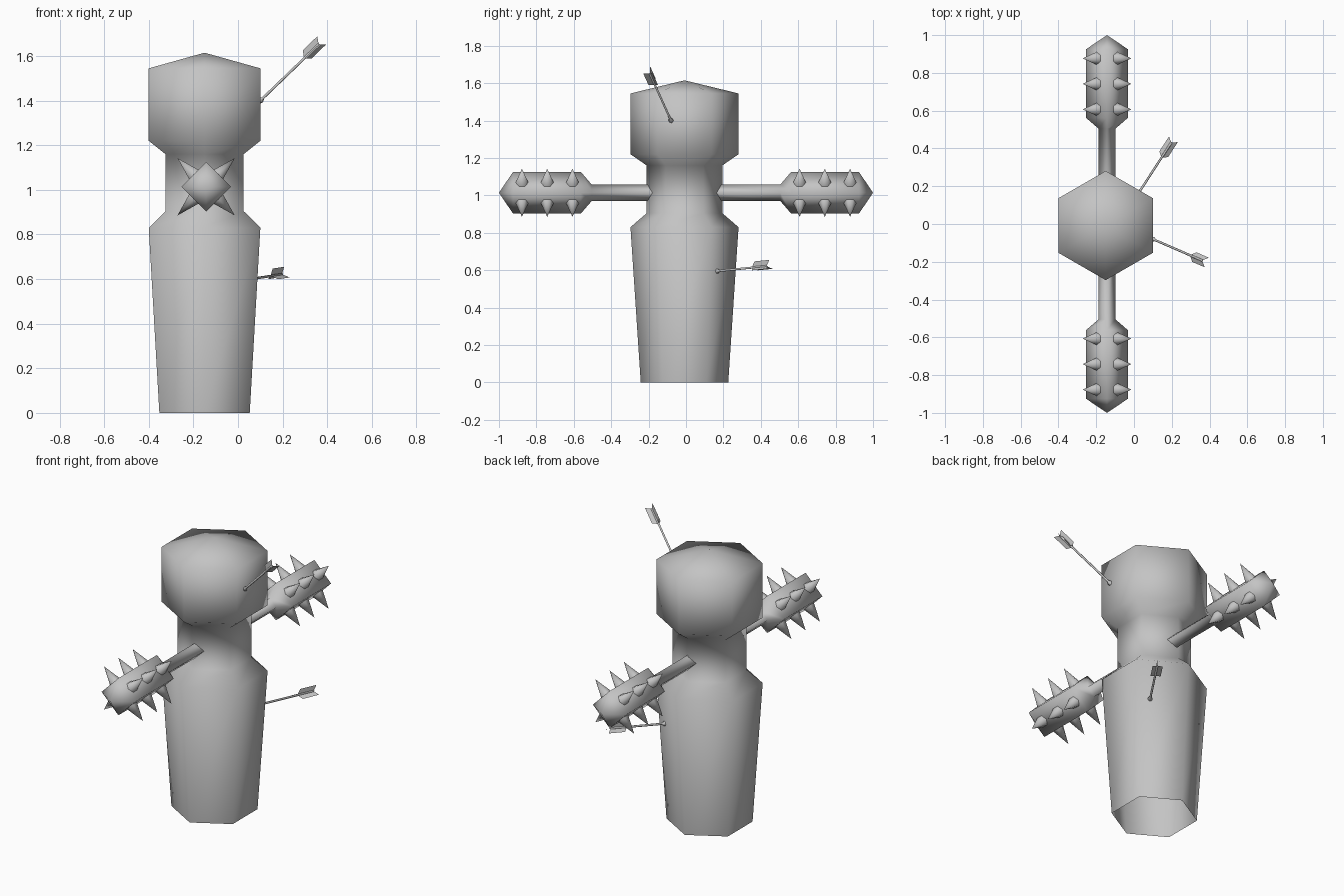
import bpy, bmesh, math
from mathutils import Vector, Matrix

if "Cube" in bpy.data.objects:
    bpy.data.objects.remove(bpy.data.objects["Cube"])

grey = bpy.data.materials.new("plain grey")
grey.diffuse_color = (0.55, 0.55, 0.55, 1)
grey.use_nodes = True
grey.node_tree.nodes["Principled BSDF"].inputs["Base Color"].default_value = grey.diffuse_color


def finish(name, bm, smooth=True):
    bmesh.ops.recalc_face_normals(bm, faces=bm.faces)
    for f in bm.faces:
        f.smooth = smooth
    me = bpy.data.meshes.new(name)
    bm.to_mesh(me)
    bm.free()
    me.materials.append(grey)
    ob = bpy.data.objects.new(name, me)
    bpy.context.collection.objects.link(ob)
    return ob


def lathe(bm, profile, sides, matrix, start=0.0):
    """Stack of rings (radius, height); radius 0 makes a point."""
    rings = []
    for r, h in profile:
        if r == 0:
            rings.append([bm.verts.new(matrix @ Vector((0, 0, h)))])
        else:
            rings.append([bm.verts.new(matrix @ Vector((
                r * math.cos(start + 2 * math.pi * i / sides),
                r * math.sin(start + 2 * math.pi * i / sides), h)))
                for i in range(sides)])
    for a, b in zip(rings, rings[1:]):
        for i in range(sides):
            j = (i + 1) % sides
            if len(b) == 1:
                bm.faces.new((a[i], a[j], b[0]))
            elif len(a) == 1:
                bm.faces.new((a[0], b[j], b[i]))
            else:
                bm.faces.new((a[i], a[j], b[j], b[i]))


def aim(origin, direction):
    rot = Vector(direction).to_track_quat('Z', 'Y').to_matrix().to_4x4()
    return Matrix.Translation(origin) @ rot


# Hexagonal post with a narrow neck and a blunt head, open underneath
bm = bmesh.new()
lathe(bm, [(0.234, 0), (0.289, 0.83), (0.202, 0.905), (0.202, 1.16),
           (0.289, 1.22), (0.289, 1.545), (0, 1.615)],
      6, Matrix.Translation((-0.15, -0.008, 0)), math.pi / 2)
finish("post", bm)

# Two spiked clubs sticking out sideways
AX, AZ = -0.143, 1.014
for side, label in ((-1, "front"), (1, "back")):
    bm = bmesh.new()
    lathe(bm, [(0.045, 0.16), (0.045, 0.505), (0.111, 0.562),
               (0.111, 0.925), (0, 1.0)],
          4, aim((AX, 0, AZ), (0, side, 0)))
    finish(label + "_club", bm)

    bm = bmesh.new()
    for y in (0.607, 0.742, 0.877):
        for sx in (-1, 1):
            for sz in (-1, 1):
                lathe(bm, [(0.036, 0.072), (0, 0.182)], 6,
                      aim((AX, side * y, AZ), (sx, 0, sz)))
    finish(label + "_club_spikes", bm)


# Arrows stuck in the post: collar, shaft and three swept vanes
def arrow(name, start, end):
    start, end = Vector(start), Vector(end)
    length = (end - start).length
    m = aim(start, end - start)
    bm = bmesh.new()
    lathe(bm, [(0, -0.03), (0.006, -0.02), (0.014, 0.003), (0.006, 0.018),
               (0.006, length - 0.005), (0, length)], 6, m)
    finish(name + "_shaft", bm)
    bm = bmesh.new()
    for k in range(3):
        a = math.pi / 2 + k * 2 * math.pi / 3
        pts = [(0, -0.10), (0.032, -0.08), (0.032, 0.015), (0, -0.005)]
        bm.faces.new([bm.verts.new(m @ Vector((
            r * math.cos(a), r * math.sin(a), length + h))) for r, h in pts])
    finish(name + "_vanes", bm, False)


arrow("upper_arrow", (0.10, -0.08, 1.40), (0.365, -0.195, 1.655))
arrow("lower_arrow", (0.025, 0.165, 0.595), (0.20, 0.435, 0.622))
